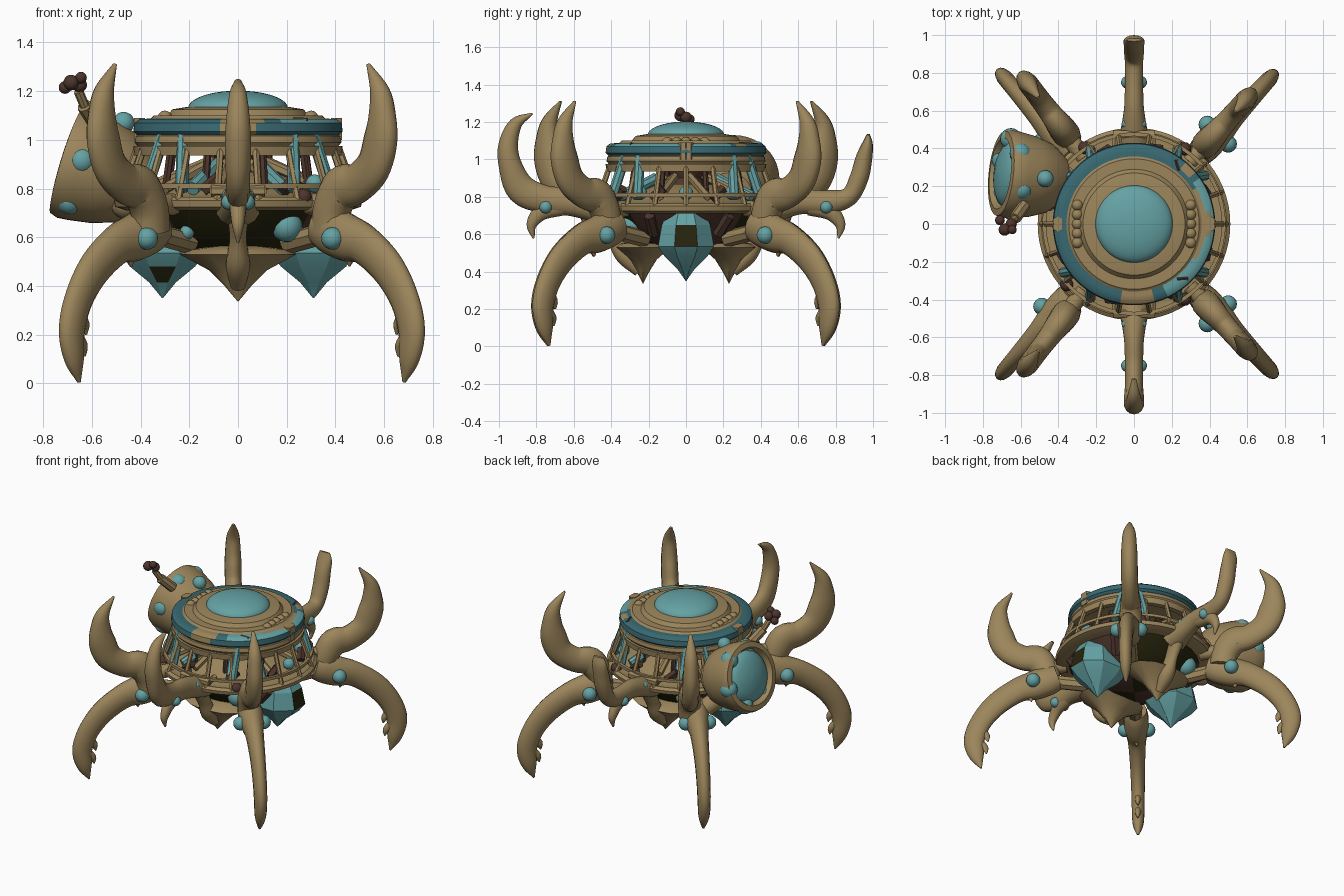
import bpy, bmesh, math
from mathutils import Vector, Matrix

if "Cube" in bpy.data.objects:
    bpy.data.objects.remove(bpy.data.objects["Cube"])

def mat(name, c):
    m = bpy.data.materials.new(name)
    m.diffuse_color = (*c, 1)
    m.use_nodes = True
    m.node_tree.nodes["Principled BSDF"].inputs["Base Color"].default_value = m.diffuse_color
    return m

TAN = mat("tan shell", (0.33, 0.235, 0.105))
TEAL = mat("teal", (0.13, 0.36, 0.37))
DEEP = mat("deep teal", (0.04, 0.14, 0.165))
BROWN = mat("dark brown", (0.075, 0.036, 0.026))
OLIVE = mat("dark olive", (0.02, 0.018, 0.004))

def finish(name, bm, mats, rule=None, angle=35):
    bmesh.ops.recalc_face_normals(bm, faces=bm.faces)
    bm.normal_update()
    if rule:
        for f in bm.faces:
            f.material_index = rule(f.calc_center_median(), f.normal)
    me = bpy.data.meshes.new(name)
    bm.to_mesh(me)
    bm.free()
    for m in mats:
        me.materials.append(m)
    ob = bpy.data.objects.new(name, me)
    bpy.context.collection.objects.link(ob)
    bpy.ops.object.select_all(action='DESELECT')
    ob.select_set(True)
    bpy.context.view_layer.objects.active = ob
    bpy.ops.object.shade_smooth_by_angle(angle=math.radians(angle))

def skin(bm, rings, wrap=False):
    n = len(rings[0])
    for a, b in list(zip(rings, rings[1:])) + ([(rings[-1], rings[0])] if wrap else []):
        for i in range(n):
            j = (i + 1) % n
            bm.faces.new((a[i], a[j], b[j], b[i]))
    if not wrap:
        bm.faces.new(rings[0][::-1])
        bm.faces.new(rings[-1])

def lathe(name, prof, mats, n=64, wrap=False, M=Matrix(), rule=None, angle=35, turn=0):
    bm = bmesh.new()
    rings = []
    for r, z in prof:
        r = max(r, 0.002)
        rings.append([bm.verts.new(M @ Vector((r * math.cos(t), r * math.sin(t), z)))
                      for t in (2 * math.pi * (i + turn) / n for i in range(n))])
    skin(bm, rings, wrap)
    finish(name, bm, mats, rule, angle)

def polar(r, az, z, side=0.0):
    a = math.radians(az)
    return Vector((r * math.cos(a) - side * math.sin(a), r * math.sin(a) + side * math.cos(a), z))

# Tapered limb swept in a vertical plane; points are (radius, height, half depth, half width)
def limb(name, pts, az, scale=1.0, n=14, sub=5):
    P = [Vector(p) for p in pts]
    P = [2 * P[0] - P[1]] + P + [2 * P[-1] - P[-2]]
    S = []
    for k in range(1, len(P) - 2):
        a, b, c, d = P[k - 1:k + 3]
        for t in (s / sub for s in range(sub)):
            S.append(0.5 * (2 * b + (c - a) * t + (2 * a - 5 * b + 4 * c - d) * t * t
                            + (3 * b - a - 3 * c + d) * t ** 3))
    S.append(P[-2])
    bm = bmesh.new()
    rings = []
    for i, s in enumerate(S):
        d = S[min(i + 1, len(S) - 1)] - S[max(i - 1, 0)]
        l = math.hypot(d[0], d[1])
        nr, nz = -d[1] / l, d[0] / l
        ring = []
        for k in range(n):
            t = 2 * math.pi * k / n
            h, w = s[2] * math.cos(t), s[3] * math.sin(t)
            ring.append(bm.verts.new(polar((s[0] + nr * h) * scale, az, s[1] + nz * h, w)))
        rings.append(ring)
    skin(bm, rings)
    finish(name, bm, [TAN], angle=60)

def balls(name, items, m):
    bm = bmesh.new()
    for c, r in items:
        bmesh.ops.create_uvsphere(bm, u_segments=16, v_segments=10, radius=r,
                                  matrix=Matrix.Translation(c))
    finish(name, bm, [m], angle=60)

def bars(name, items, m, segs=8):
    bm = bmesh.new()
    for p, q, r in items:
        p, q = Vector(p), Vector(q)
        d = q - p
        M = Matrix.Translation((p + q) / 2) @ d.to_track_quat('Z', 'Y').to_matrix().to_4x4()
        bmesh.ops.create_cone(bm, cap_ends=True, segments=segs, radius1=r, radius2=r,
                              depth=d.length, matrix=M)
    finish(name, bm, [m])

# Roof: stepped plate, coloured rim and dome
lathe("roof_plate", [(0, .96), (.40, .96), (.425, .99), (.42, 1.015), (.40, 1.03), (.40, 1.075), (.36, 1.085),
                     (.345, 1.10), (.29, 1.10), (.27, 1.125), (.21, 1.135), (0, 1.135)], [TAN])

def rim_rule(c, n):
    az = math.degrees(math.atan2(c.y, c.x))
    r = math.hypot(c.x, c.y)
    if n.z < .3:
        return 1 if -100 < az < -80 else 0
    if -12 < az < 12 and r < .4 or -100 < az < -75 or 42 < az < 52 and r > .38:
        return 1
    return 2 if -65 < az < 36 and (r > .38 or az < -30) else 1 if -65 < az < 30 else 0

lathe("roof_rim", [(.35, 1.025), (.415, 1.02), (.43, 1.035), (.425, 1.07), (.405, 1.085), (.38, 1.0865),
                   (.345, 1.088)], [DEEP, TAN, TEAL], n=72, wrap=True, rule=rim_rule)
lathe("dome", [(.205, 1.12)] + [(.205 * math.cos(t), 1.13 + .072 * math.sin(t))
      for t in (i * math.pi / 20 for i in range(11))], [TEAL], angle=60)
bars("roof_clips", [(polar(.405, a, 1.0, s), polar(.405, a, 1.09, s), .026)
     for a in (0, 180) for s in (-.015, .015)], TAN, 6)
balls("roof_beads", [((x, y, 1.09), .03) for x in (-.3, .3) for y in (-.1, -.05, 0, .05, .1)], TAN)
bars("roof_scraps", [(polar(.37, a, 1.079), polar(.405, a + 7, 1.076), .014)
     for a in (50, -52)], BROWN, 5)

# Open cage between roof and deck
lathe("cage_upper_band", [(.39, .935), (.425, .935), (.43, .975), (.39, .975)], [TAN], wrap=True)
lathe("cage_lower_rail", [(.465, .80), (.485, .80), (.485, .82), (.465, .82)], [TAN], wrap=True)
bars("cage_posts", [(polar(.415, a, .96), polar(.49, a, .75), .015)
     for a in range(0, 360, 20)], TAN, 6)
bars("cage_braces", [(polar(.39, a + s, 1.03), polar(.46, a + 1.6 * s, .79), .027)
     for a in (47, 133, 227, 313) for s in (-8, 8)], TEAL)
bars("end_brackets", [(polar(.475, a, .79, -.11), polar(.475, a, .79, .11), .024) for a in (90, 270)]
     + [(polar(.40, a, .80, s), polar(.475, a, .79, s), .02) for a in (90, 270) for s in (-.1, .1)], TAN, 6)
balls("root_scraps", [(polar(.48, a, .765), .035) for a in (56, 123, 222, 304)], BROWN)
bars("cage_scraps", [(polar(.42, a, .79), polar(.41, a + 9, .845), .026)
     for a in (-64, -26, 20, 70, 108, 160, 200, 250)], BROWN, 5)

# Deck and inner machinery
lathe("deck", [(0, .71), (.46, .71), (.505, .725), (.51, .75), (.49, .765), (.45, .755), (.36, .78),
               (.27, .83), (.17, .865), (0, .875)], [TAN])
lathe("core_column", [(.12, .84), (.08, .90), (.11, .98)], [BROWN], n=12)
bars("inner_ribs", [(polar(.12, a, .91), polar(.38, a + 8, .80), .022) for a in range(10, 360, 40)], TAN, 6)
bars("inner_struts", [(polar(.29, a, .98), polar(.32, a, .78), .016) for a in range(20, 360, 45)], BROWN, 6)
bars("inner_pipes", [(polar(.18, a, .90), polar(.40, a, .80), .03) for a in (-62, -118, 62, 118)], TEAL)
balls("inner_lamps", [(polar(.40, a, .82), .038) for a in (0, 38, 180, 322)], TEAL)

# Hull underside, dark at the two ends
lathe("hull_bowl", [(0, .50), (.15, .52), (.27, .56), (.36, .63), (.43, .72)], [BROWN, OLIVE], n=32,
      rule=lambda c, n: 1 if abs(c.y) > abs(c.x) else 0)

# Four hanging pods: shell pods on the ends, coloured pods on the sides
for tag, s in (("front", -1), ("back", 1)):
    M = Matrix.Translation((0, s * .23, 0)) @ Matrix.Diagonal((1, .62, 1, 1))
    lathe(tag + "_shell_pod", [(0, .337), (.055, .40), (.12, .465), (.24, .53), (.20, .55), (.08, .565)],
          [TAN], n=12, M=M, angle=25)
    limb(tag + "_keel", [(.25, .40, .03, .03), (.33, .49, .05, .05), (.38, .60, .05, .035),
                         (.44, .72, .06, .05)], s * 90)
for tag, s in (("left", -1), ("right", 1)):
    def pod_rule(c, n, s=s):
        low = s < 0 and n.y < -.5 and abs(c.x + .31) < .03 and .42 < c.z < .47
        return 1 if low or (n.x * s > .85 and .5 < c.z < .68) else 0
    M = Matrix.Translation((s * .31, 0, 0)) @ Matrix.Diagonal((1, .85, 1, 1))
    lathe(tag + "_crystal_pod", [(0, .35), (.06, .415), (.145, .48), (.19, .535), (.165, .65), (.12, .725)],
          [TEAL, OLIVE], n=8, M=M, angle=15, turn=.5, rule=pod_rule)
balls("hull_lamps", [((.2, -.29, .645), .065), ((-.2, .29, .645), .065), ((-.21, -.29, .62), .03)], TEAL)
bars("hull_ties", [(polar(.30, a, .575), polar(.54, a, .62), .045) for a in (47, 131, 229, 313)], TAN)
bars("hull_scraps", [(polar(.34, a, .60), polar(.43, a + 3, .70), .03)
     for a in (-30, 30, 150, 210)], BROWN, 6)

# Corner limbs: an arched leg and an upswept claw each
LEG = [(.50, .65, .085, .07), (.56, .63, .10, .08), (.65, .60, .10, .078), (.76, .57, .085, .06),
       (.90, .475, .08, .05), (1.0, .35, .072, .045), (1.045, .22, .068, .042), (1.03, .10, .05, .035),
       (1.0, .005, .006, .008)]
CLAW = [(.56, .62, .08, .07), (.58, .72, .085, .075), (.635, .80, .095, .068), (.73, .82, .085, .058),
        (.83, .89, .085, .055), (.875, 1.0, .085, .055), (.885, 1.1, .065, .05), (.87, 1.2, .042, .04),
        (.80, 1.31, .006, .01)]
knobs = []
for tag, leg_az, claw_az, sc in (("back_right", 47, 48, 1), ("front_right", -47, -48, 1),
                                 ("back_left", 131.5, 127, 1.05), ("front_left", -131.5, -127, 1.05)):
    leg_sc = .985 if sc > 1 else 1
    limb(tag + "_leg", LEG, leg_az, leg_sc)
    limb(tag + "_claw", CLAW, claw_az, sc)
    bars(tag + "_deck_joint", [(polar(.44, claw_az, .735), polar(.60, claw_az, .73), .045)], TAN, 12)
    for i, (r, z) in enumerate(((.965, .24), (.975, .15), (.68, .52))):
        limb(f"{tag}_barb_{i}", [(r + .04, z + .04, .035, .022), (r, z, .025, .018),
                                 (r - .01, z - .04, .004, .004)], leg_az, leg_sc, n=8, sub=3)
    knobs += [(polar(.65, leg_az, .595, w), .046) for w in (-.076, .076)]

# End limbs: single claw with a small spur
FRONT = [(.40, .71, .07, .09), (.60, .77, .075, .055), (.75, .785, .075, .05), (.88, .84, .08, .05),
         (.94, .97, .062, .055), (.95, 1.08, .052, .05), (.91, 1.19, .035, .035), (.82, 1.245, .005, .012)]
BACK = [(.40, .71, .07, .09), (.60, .77, .065, .055), (.75, .77, .065, .05), (.87, .80, .05, .05),
        (.925, .90, .05, .055), (.95, 1.0, .045, .055), (.97, 1.08, .03, .055), (.975, 1.135, .008, .04)]
SPUR = [(.66, .75, .05, .04), (.77, .72, .045, .035), (.825, .65, .028, .025), (.815, .578, .005, .006)]
for tag, pts, az in (("front", FRONT, -90), ("back", BACK, 90)):
    limb(tag + "_claw", pts, az)
    limb(tag + "_spur", SPUR, az)
    knobs += [(polar(.75, az, .745, w), .034) for w in (-.035, .035)]
    knobs += [(polar(.53, az, .775, w), .024) for w in (-.042, .042)]
balls("limb_knobs", knobs, TEAL)

# Side turret: tapered drum with rimmed lens
axis = Vector((-.94, .10, .29))
M = Matrix.Translation((-.675, .265, .905)) @ axis.to_track_quat('Z', 'Y').to_matrix().to_4x4()
lathe("turret_drum", [(0, -.33), (.12, -.31), (.185, -.23), (.215, -.14), (.23, -.05), (.235, 0),
                      (.225, .03), (.19, .035), (.17, .0), (0, .0)], [TAN], n=40, M=M)
lathe("turret_lens", [(.175, -.01), (.165, .012), (.12, .035), (.06, .048), (0, .052)], [TEAL], n=32, M=M, angle=60)
side = Vector((0, -1, 0))
up = Vector((.29, 0, .94))
balls("turret_spots", [(M @ Vector((0, 0, -.03)) + .19 * (math.cos(t) * side + math.sin(t) * up), .057)
      for t in (i * math.pi / 3 + .1 for i in range(6))] + [((-.47, .24, 1.07), .045)], TEAL)
bars("turret_mount", [((-.48, .24, .80), (-.33, .15, .72), .09),
                      ((-.55, .24, .78), (-.42, .38, .66), .06)], TAN, 12)
balls("turret_collar", [((-.45, .2, .86), .10), ((-.46, .13, .74), .065)], TAN)

# Small horn on the turret
bars("horn_stem", [((-.58, .10, 1.06), (-.63, .03, 1.14), .032), ((-.63, .03, 1.14), (-.655, 0, 1.2), .02)], TAN)
balls("horn_tip", [((-.65, 0, 1.225), .03), ((-.685, -.03, 1.235), .032), ((-.71, .02, 1.215), .026),
                   ((-.645, -.03, 1.255), .024)], BROWN)
